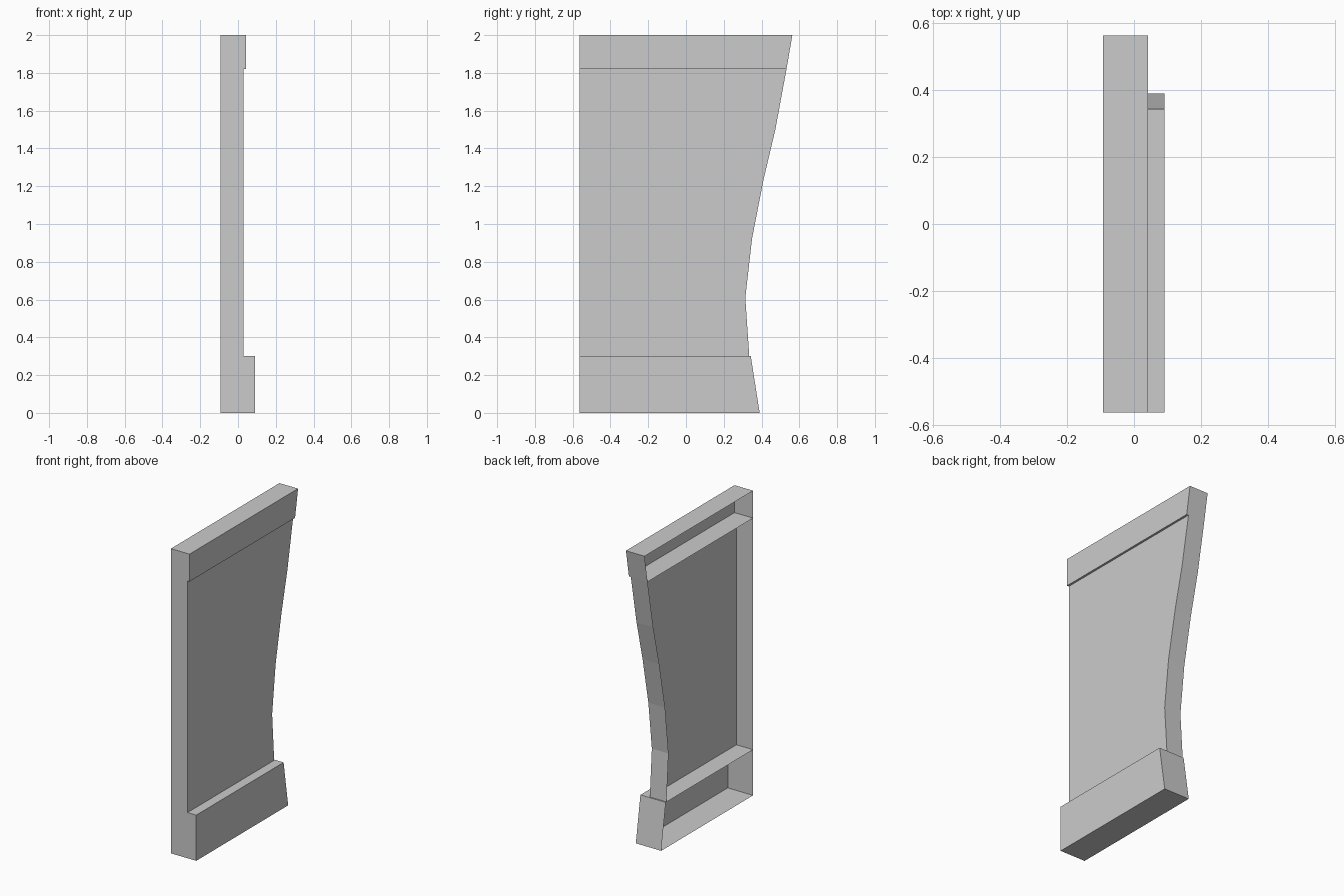
import bpy, bmesh

if "Cube" in bpy.data.objects:
    bpy.data.objects.remove(bpy.data.objects["Cube"])

BACK_X, FRONT_Y = -0.093, -0.563

grey = bpy.data.materials.new("plain grey")
grey.diffuse_color = (0.6, 0.6, 0.6, 1)
grey.use_nodes = True
grey.node_tree.nodes["Principled BSDF"].inputs["Base Color"].default_value = grey.diffuse_color


def open_shell(name, edge, face_x, bottom=True, top=True):
    """Shell open on its -x side; edge lists (y, z) up the shaped +y side."""
    outline = [(FRONT_Y, edge[0][1])] + edge + [(FRONT_Y, edge[-1][1])]
    bm = bmesh.new()
    back = [bm.verts.new((BACK_X, y, z)) for y, z in outline]
    face = [bm.verts.new((face_x, y, z)) for y, z in outline]
    bm.faces.new(face)
    n = len(outline)
    for i in range(n):
        if (i == 0 and not bottom) or (i == n - 2 and not top):
            continue
        j = (i + 1) % n
        bm.faces.new((back[i], back[j], face[j], face[i]))
    bmesh.ops.recalc_face_normals(bm, faces=bm.faces)
    # keep the broad panel facing +x
    bm.faces.ensure_lookup_table()
    if bm.faces[0].normal.x < 0:
        bmesh.ops.reverse_faces(bm, faces=bm.faces)
    mesh = bpy.data.meshes.new(name)
    bm.to_mesh(mesh)
    bm.free()
    mesh.materials.append(grey)
    obj = bpy.data.objects.new(name, mesh)
    bpy.context.collection.objects.link(obj)
    return obj


# thick plinth with a leaning end
open_shell("base_block", [(0.39, 0), (0.343, 0.3)], 0.091)

# thin panel with the curved end; the blocks close its top and bottom
open_shell("curved_panel",
           [(0.335, 0.3), (0.314, 0.61), (0.35, 0.925), (0.41, 1.233),
            (0.473, 1.5), (0.532, 1.82)],
           0.028, bottom=False, top=False)

# cap rail
open_shell("top_rail", [(0.532, 1.82), (0.563, 2.0)], 0.042)
